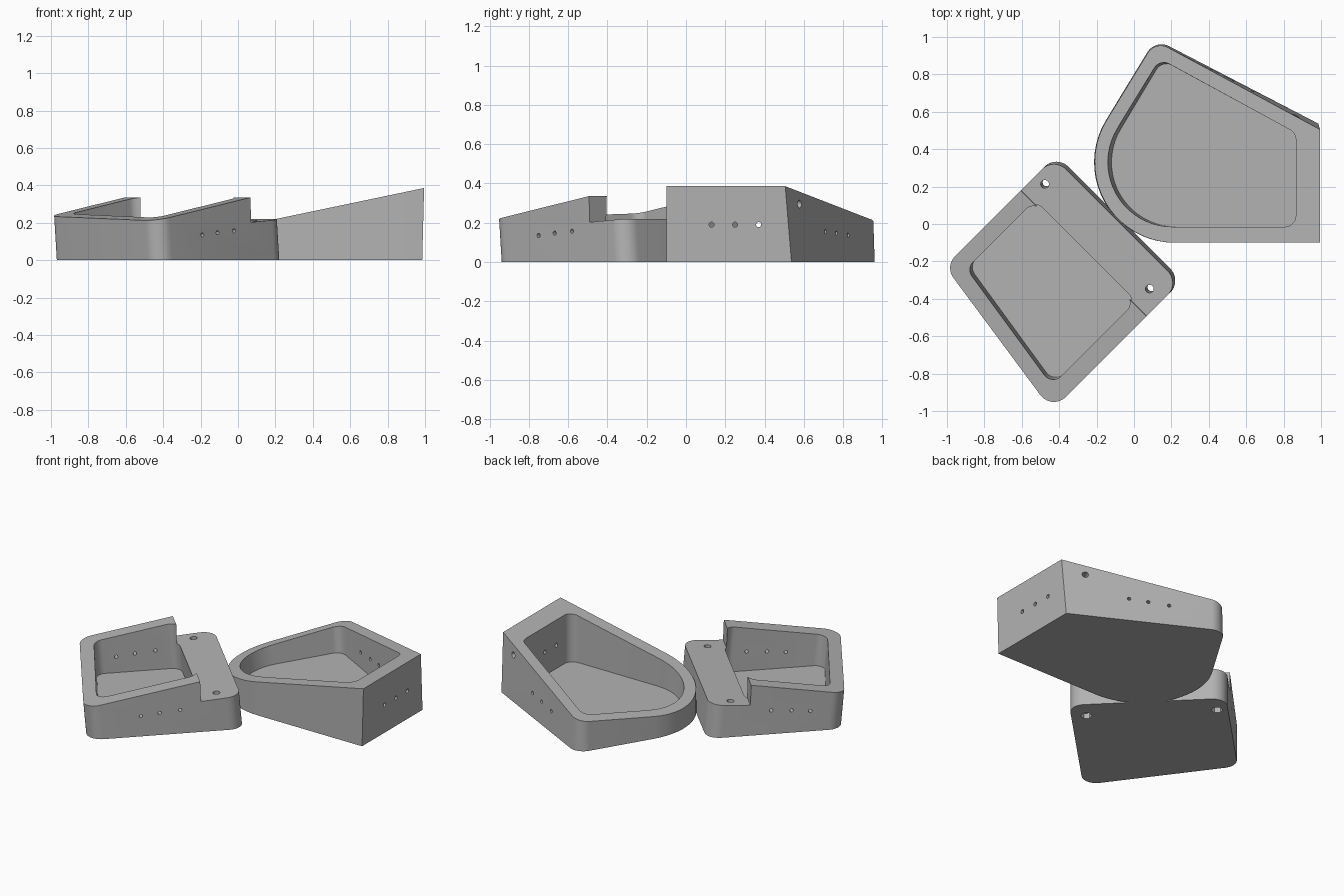
import bpy, bmesh, math
from mathutils import Vector, Matrix

if "Cube" in bpy.data.objects:
    bpy.data.objects.remove(bpy.data.objects["Cube"])

grey = bpy.data.materials.new("light grey")
grey.diffuse_color = (0.45, 0.45, 0.45, 1)
grey.use_nodes = True
grey.node_tree.nodes["Principled BSDF"].inputs["Base Color"].default_value = grey.diffuse_color


def rounded(corners, seg=10):
    """Counter-clockwise outline from (x, y, radius) corners."""
    pts = []
    n = len(corners)
    for i, (x, y, r) in enumerate(corners):
        p = Vector((x, y))
        if r == 0:
            pts.append(p)
            continue
        a = (Vector(corners[i - 1][:2]) - p).normalized()
        b = (Vector(corners[(i + 1) % n][:2]) - p).normalized()
        half = a.angle(b) / 2
        c = p + (a + b).normalized() * (r / math.sin(half))
        start = p + a * (r / math.tan(half)) - c
        sweep = math.pi - 2 * half
        for k in range(seg + 1):
            pts.append(c + Matrix.Rotation(sweep * k / seg, 2) @ start)
    return pts


def loft(name, low, high):
    """Closed solid between two matching rings of 3D points."""
    bm = bmesh.new()
    lo = [bm.verts.new(p) for p in low]
    hi = [bm.verts.new(p) for p in high]
    n = len(lo)
    bm.faces.new(lo[::-1])
    bm.faces.new(hi)
    for i in range(n):
        j = (i + 1) % n
        bm.faces.new((lo[i], lo[j], hi[j], hi[i]))
    bmesh.ops.recalc_face_normals(bm, faces=bm.faces)
    me = bpy.data.meshes.new(name)
    bm.to_mesh(me)
    bm.free()
    me.materials.append(grey)
    ob = bpy.data.objects.new(name, me)
    bpy.context.collection.objects.link(ob)
    return ob


def rod(p, axis, length, r, seg=20):
    """Drill cutter centred on p along axis."""
    q = Vector(axis).to_track_quat('Z', 'Y')
    ring = [Vector((r * math.cos(t), r * math.sin(t), 0))
            for t in (2 * math.pi * k / seg for k in range(seg))]
    h = Vector((0, 0, length / 2))
    p = Vector(p)
    return loft("drill", [p + q @ (c - h) for c in ring], [p + q @ (c + h) for c in ring])


def cut(ob, cutters):
    bpy.context.view_layer.objects.active = ob
    for c in cutters:
        m = ob.modifiers.new("cut", 'BOOLEAN')
        m.operation = 'DIFFERENCE'
        m.solver = 'EXACT'
        m.object = c
        bpy.ops.object.modifier_apply(modifier=m.name)
        bpy.data.objects.remove(c)


def finish(ob):
    bpy.ops.object.select_all(action='DESELECT')
    ob.select_set(True)
    bpy.context.view_layer.objects.active = ob
    bpy.ops.object.shade_smooth_by_angle(angle=math.radians(25))


# Round-nosed tray: wedge body with tapered walls
def nose_top(x):
    return 0.178 + 0.209 * x


base = rounded([(0.985, -0.10, 0), (0.985, 0.537, 0), (0.114, 0.989, 0.09), (-0.548, -0.10, 0.43)], 20)
rim = rounded([(0.995, -0.10, 0), (0.995, 0.505, 0), (0.114, 0.980, 0.08), (-0.548, -0.10, 0.43)], 20)
nose = loft("round_nosed_tray", [(p.x, p.y, 0) for p in base],
            [(p.x, p.y, nose_top(p.x)) for p in rim])

# its pocket and drilled holes
well_low = rounded([(0.865, -0.015, 0.06), (0.865, 0.487, 0.06), (0.15, 0.876, 0.06), (-0.385, -0.015, 0.345)], 20)
well_top = rounded([(0.865, -0.015, 0.06), (0.865, 0.487, 0.06), (0.137, 0.884, 0.06), (-0.415, -0.015, 0.345)], 20)
cutters = [loft("well", [(p.x, p.y, 0.035) for p in well_low],
                [(p.x, p.y, nose_top(p.x) + 0.02) for p in well_top])]
for y in (0.13, 0.25, 0.37):
    cutters.append(rod((0.93, y, 0.19), (1, 0, 0), 0.24, 0.013))
side = Vector((0.46, 0.888, 0))
for y, z in ((0.705, 0.155), (0.76, 0.147), (0.82, 0.137)):
    x = 0.985 - (y - 0.52) * 1.91
    cutters.append(rod((x, y, z), side, 0.26, 0.011))
cutters.append(rod((0.87, 0.58, 0.295), side, 0.2, 0.02))
cut(nose, cutters)
finish(nose)


# Square tray, made along its own axis and then turned 45 degrees
def lean(u, v, z):
    return (u - 0.085 * (z - 0.22), v, z)


def square_top(u):
    return 0.335 + 0.173 * (u + 0.295)


outline = rounded([(-1.017, -0.396, 0.09), (-0.05, -0.396, 0.09), (-0.05, 0.555, 0.09), (-0.874, 0.555, 0.09)])
square = loft("square_tray", [lean(p.x, p.y, 0) for p in outline],
              [lean(p.x, p.y, square_top(p.x)) for p in outline])

# its pocket and the lowered mounting ledge
well = rounded([(-0.92, -0.30, 0.06), (-0.285, -0.30, 0.06), (-0.285, 0.465, 0.06), (-0.80, 0.465, 0.06)])
cutters = [loft("well", [lean(p.x, p.y, 0.03) for p in well], [lean(p.x, p.y, 0.45) for p in well])]
ledge = [(-0.297, -0.7), (0.2, -0.7), (0.2, 0.8), (-0.297, 0.8)]
cutters.append(loft("ledge", [(u, v, 0.203 + 0.07 * (u + 0.295)) for u, v in ledge],
                    [(u - 0.015, v, 0.6) for u, v in ledge]))

# mounting holes, wider underneath, and side holes through both walls
for v in (0.488, -0.304):
    cutters.append(rod((-0.177, v, 0.1), (-0.085, 0, 1), 0.5, 0.022))
    cutters.append(rod((-0.168, v, 0), (-0.085, 0, 1), 0.08, 0.036, 6))
for u, z in ((-0.665, 0.135), (-0.55, 0.147), (-0.425, 0.157)):
    cutters.append(rod((u, 0, z), (0, 1, 0), 1.6, 0.011))
cut(square, cutters)
square.rotation_euler.z = math.radians(45)
finish(square)
